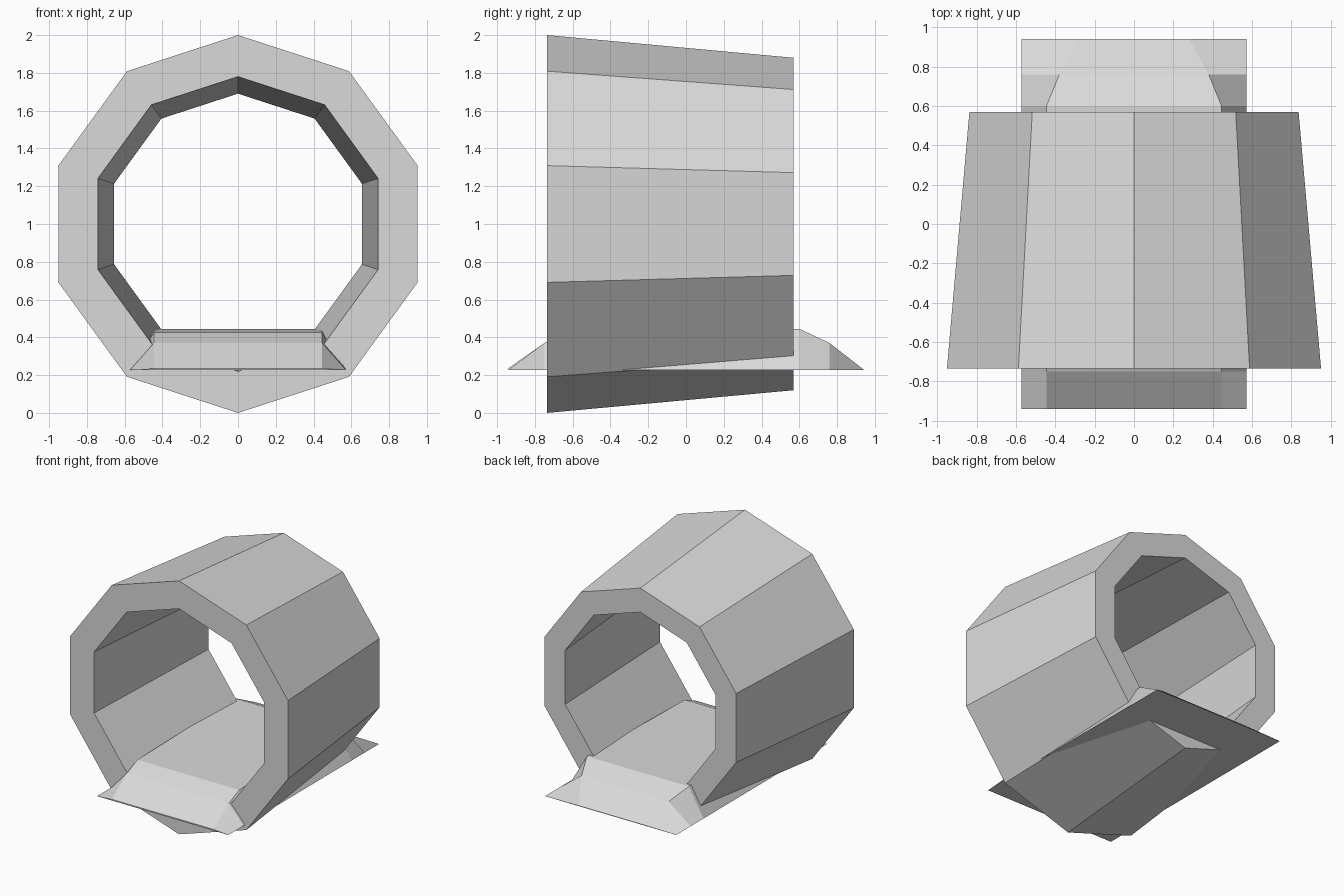
import bpy
from math import sin, cos, tau

if "Cube" in bpy.data.objects:
    bpy.data.objects.remove(bpy.data.objects["Cube"], do_unlink=True)

grey = bpy.data.materials.new("light grey")
grey.use_nodes = True
colour = (0.7, 0.7, 0.7, 1)
grey.diffuse_color = colour
grey.node_tree.nodes["Principled BSDF"].inputs["Base Color"].default_value = colour


def loft(name, rings, closed):
    """Skin a list of equal rings; closed joins last ring to first, else caps both ends."""
    n = len(rings[0])
    verts = [p for ring in rings for p in ring]
    faces = []
    spans = len(rings) if closed else len(rings) - 1
    for r in range(spans):
        a, b = r * n, (r + 1) % len(rings) * n
        for i in range(n):
            j = (i + 1) % n
            faces.append((a + i, a + j, b + j, b + i))
    if not closed:
        last = len(verts) - n
        faces += [tuple(reversed(range(n))), tuple(range(last, last + n))]
    mesh = bpy.data.meshes.new(name)
    mesh.from_pydata(verts, [], faces)
    mesh.materials.append(grey)
    obj = bpy.data.objects.new(name, mesh)
    bpy.context.collection.objects.link(obj)
    return obj


def decagon(radius, y):
    return [(radius * sin(tau * k / 10), y, 1 + radius * cos(tau * k / 10))
            for k in range(10)]


# Tapered ten-sided tunnel with a thick wall
FRONT, BACK = -0.735, 0.57
loft("tunnel", [decagon(1.0, FRONT), decagon(0.88, BACK),
                decagon(0.69, BACK), decagon(0.78, FRONT)], closed=True)

# Floor slab with a ramp at each end: (y, half width of top, top height)
stations = [(-0.94, 0.445, 0.236), (-0.75, 0.445, 0.37), (-0.62, 0.445, 0.425),
            (0.6, 0.445, 0.445), (0.76, 0.38, 0.37), (0.94, 0.28, 0.23)]
BASE_HALF, BASE_Z = 0.573, 0.226
loft("floor_ramp", [[(-BASE_HALF, y, BASE_Z), (BASE_HALF, y, BASE_Z), (w, y, z), (-w, y, z)]
                    for y, w, z in stations], closed=False)

# Make all normals face outward
import bmesh
for name in ("tunnel", "floor_ramp"):
    mesh = bpy.data.objects[name].data
    bm = bmesh.new()
    bm.from_mesh(mesh)
    bmesh.ops.recalc_face_normals(bm, faces=bm.faces)
    bm.to_mesh(mesh)
    bm.free()
